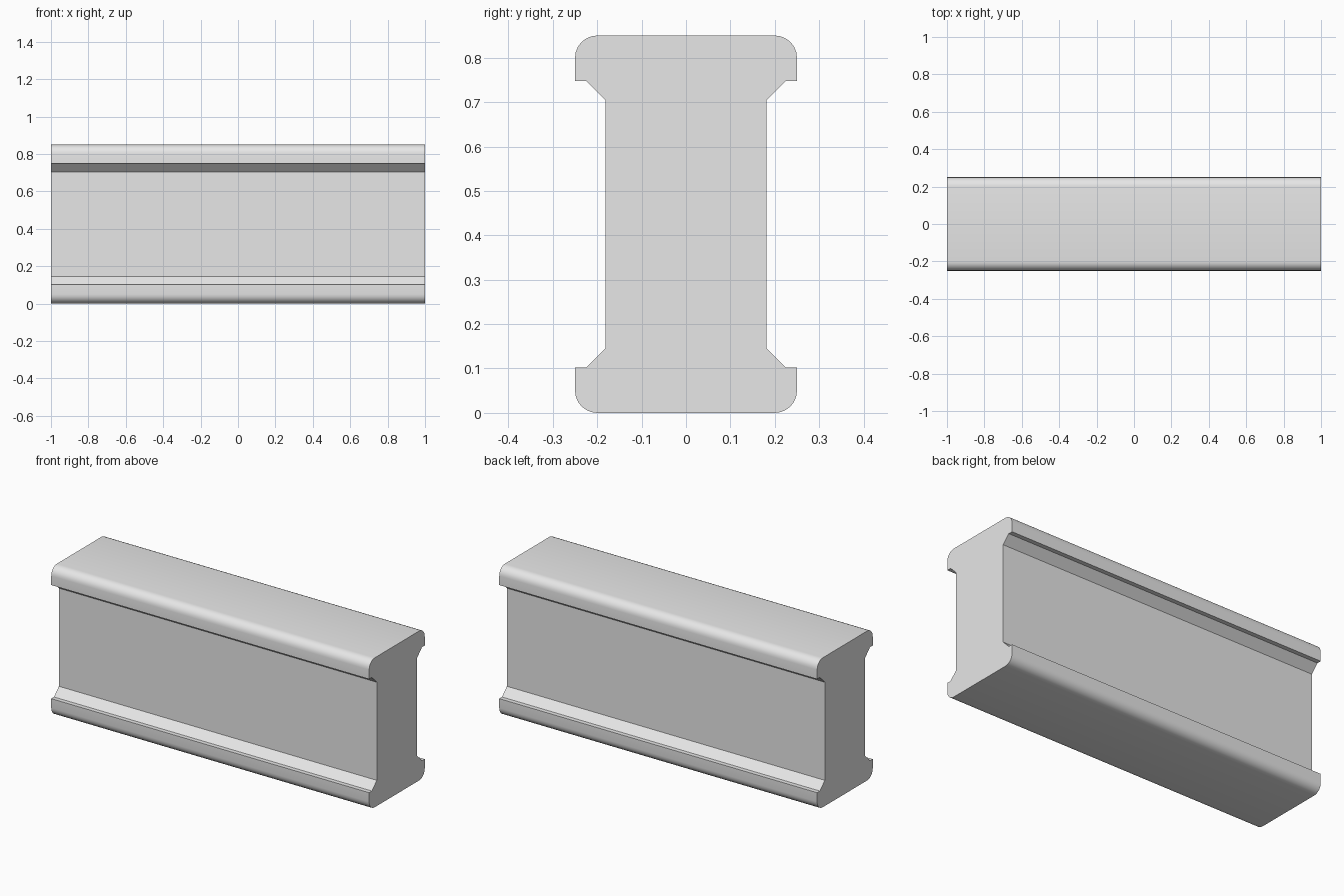
import bpy, bmesh, math

if "Cube" in bpy.data.objects:
    bpy.data.objects.remove(bpy.data.objects["Cube"])

LENGTH, HEIGHT = 2.0, 0.85
RADIUS, SEGMENTS = 0.05, 6

# Quarter profile (y, z): rounded foot, ledge, sloped fillet, web
quarter = []
for i in range(SEGMENTS + 1):
    a = -math.pi / 2 + i * math.pi / 2 / SEGMENTS
    quarter.append((0.20 + RADIUS * math.cos(a), RADIUS + RADIUS * math.sin(a)))
quarter += [(0.25, 0.102), (0.225, 0.102), (0.181, 0.146)]

# Mirror to the top flange, then to the other side
half = quarter + [(y, HEIGHT - z) for y, z in reversed(quarter)]
profile = half + [(-y, z) for y, z in reversed(half)]

# Beam: extrude the I-shaped profile along x
bm = bmesh.new()
end = bm.faces.new([bm.verts.new((-LENGTH / 2, y, z)) for y, z in profile])
extruded = bmesh.ops.extrude_face_region(bm, geom=[end], use_keep_orig=True)
moved = [v for v in extruded["geom"] if isinstance(v, bmesh.types.BMVert)]
bmesh.ops.translate(bm, verts=moved, vec=(LENGTH, 0, 0))
bmesh.ops.recalc_face_normals(bm, faces=bm.faces)
mesh = bpy.data.meshes.new("beam")
bm.to_mesh(mesh)
bm.free()

beam = bpy.data.objects.new("beam", mesh)
bpy.context.collection.objects.link(beam)

# Plain grey finish
grey = bpy.data.materials.new("light grey")
grey.diffuse_color = (0.8, 0.8, 0.8, 1)
grey.use_nodes = True
grey.node_tree.nodes["Principled BSDF"].inputs["Base Color"].default_value = grey.diffuse_color
mesh.materials.append(grey)

# Smooth rounded corners, sharp ledges and ends
bpy.context.view_layer.objects.active = beam
beam.select_set(True)
bpy.ops.object.shade_smooth_by_angle(angle=math.radians(30))
